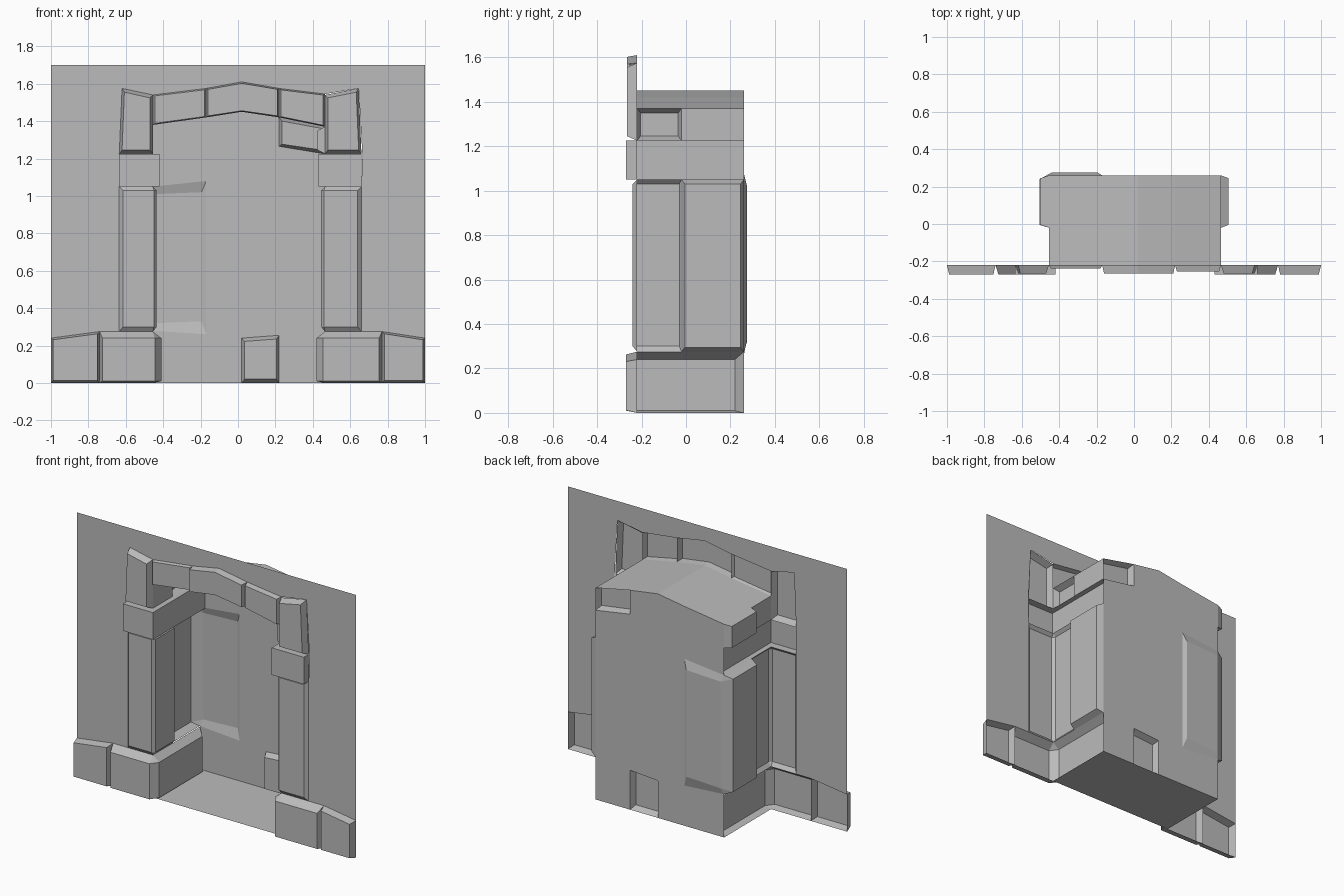
import bpy
import bmesh
from mathutils import Vector

cube = bpy.data.objects.get("Cube")
if cube:
    bpy.data.objects.remove(cube, do_unlink=True)

stone_grey = bpy.data.materials.new("stone_grey")
stone_grey.use_nodes = True
GREY = (0.5, 0.5, 0.5, 1)
stone_grey.diffuse_color = GREY
stone_grey.node_tree.nodes["Principled BSDF"].inputs["Base Color"].default_value = GREY

FRONT, BACK = -0.22, 0.26     # wall plane and rear of the alcove
MID, HALF = 0.005, 0.46       # alcove centre and half width
VIEWER = Vector((0, -1.2, 0.7))


def finish(name, bm):
    """Clean a sheet, face it towards the room and link it."""
    bmesh.ops.remove_doubles(bm, verts=bm.verts[:], dist=0.0001)
    bmesh.ops.recalc_face_normals(bm, faces=bm.faces[:])
    facing = sum(f.calc_area() * f.normal.dot(VIEWER - f.calc_center_median()) for f in bm.faces)
    if facing < 0:
        bmesh.ops.reverse_faces(bm, faces=bm.faces[:])
    mesh = bpy.data.meshes.new(name)
    bm.to_mesh(mesh)
    bm.free()
    mesh.materials.append(stone_grey)
    bpy.context.collection.objects.link(bpy.data.objects.new(name, mesh))


def add_face(bm, points):
    bm.faces.new([bm.verts.new(p) for p in points])


def sheet(name, points):
    bm = bmesh.new()
    add_face(bm, points)
    finish(name, bm)


def stone(name, outline, place, depth, margin_u=0.015, margin_v=0.02):
    """Open-backed bevelled stone; place maps (u, v, depth) to space."""
    us, vs = zip(*outline)
    cu, cv = (min(us) + max(us)) / 2, (min(vs) + max(vs)) / 2
    ku = 1 - 2 * margin_u / (max(us) - min(us))
    kv = 1 - 2 * margin_v / (max(vs) - min(vs))
    base = [place(u, v, 0) for u, v in outline]
    top = [place(cu + (u - cu) * ku, cv + (v - cv) * kv, depth) for u, v in outline]
    bm = bmesh.new()
    add_face(bm, top)
    for i in range(len(base)):
        j = (i + 1) % len(base)
        add_face(bm, (base[i], base[j], top[j], top[i]))
    finish(name, bm)


def wrap(name, side, base, top, heights):
    """Open-backed stone that turns a corner; paths hold (distance from middle, y)."""
    rows = []
    for path, z in zip((base, top, top, base), heights):
        zs = z if isinstance(z, tuple) else (z,) * len(path)
        rows.append([(MID + side * r, y, h) for (r, y), h in zip(path, zs)])
    bm = bmesh.new()
    for low, high in zip(rows, rows[1:]):
        for i in range(len(low) - 1):
            add_face(bm, (low[i], low[i + 1], high[i + 1], high[i]))
    for end in (0, -1):
        add_face(bm, [row[end] for row in rows])
    finish(name, bm)


def on_front(u, v, d):
    return (u, FRONT - d, v)


def on_back(u, v, d):
    return (u, BACK - d, v)


def on_side(side):
    return lambda u, v, d: (MID + side * (HALF - d), u, v)


def rect(u0, u1, v0, v1):
    return [(u0, v0), (u1, v0), (u1, v1), (u0, v1)]


L, R = MID - HALF, MID + HALF
ceiling = [(L, 1.38), (-0.17, 1.42), (0.02, 1.45), (0.22, 1.42), (R, 1.37)]
arch_top = [(L, 1.54), (-0.17, 1.575), (0.02, 1.61), (0.22, 1.575), (R, 1.545)]

# Front wall around the trim
wall = [(-1, 1.7), (1, 1.7), (1, 0.24), (0.77, 0.275), (0.66, 0.275), (0.66, 1.05),
        (0.665, 1.22), (0.645, 1.575)] + arch_top[::-1]
wall += [(-0.62, 1.575), (-0.635, 1.22), (-0.635, 0.275), (-0.74, 0.275), (-1, 0.24)]
sheet("front_wall", [on_front(x, z, 0) for x, z in wall])

# Alcove back wall, notched where stones and panels sit
foot_stone = [(0.02, 0), (0.02, 0.24), (0.22, 0.255), (0.22, 0)]
corner_stone = [(R, 1.225), (0.22, 1.265), (0.22, 1.42), (R, 1.37)]
back = [(L, 0)] + foot_stone + [(R, 0)] + corner_stone[:3]
back += [ceiling[2], ceiling[1], ceiling[0], (L, 1.05), (-0.17, 1.08), (-0.17, 0.26), (L, 0.28)]
sheet("alcove_back", [on_back(x, z, 0) for x, z in back])
stone("back_foot_stone", foot_stone, on_back, 0.04)
stone("back_corner_stone", corner_stone, on_back, 0.04)

# Floor and ceiling
sheet("alcove_floor", [(L, FRONT, 0), (R, FRONT, 0), (R, BACK, 0), (L, BACK, 0)])
bm = bmesh.new()
for (x0, z0), (x1, z1) in zip(ceiling, ceiling[1:]):
    add_face(bm, ((x0, FRONT, z0), (x1, FRONT, z1), (x1, BACK, z1), (x0, BACK, z0)))
finish("alcove_ceiling", bm)

corner = [(HALF, FRONT)] * 2
for side, label, joint, outer in ((-1, "right", 0.745, 0.64), (1, "left", 0.765, 0.655)):
    # Base course turning into the alcove
    wrap(label + "_base_corner", side,
         [(joint, FRONT)] + corner + [(HALF, BACK)],
         [(joint - 0.015, -0.27), (0.45, -0.27), (0.415, FRONT), (0.415, 0.22)],
         (0, 0.01, 0.24, 0.275))
    # Column stone
    wrap(label + "_column", side,
         [(outer, FRONT)] + corner + [(HALF, -0.02)],
         [(outer - 0.02, -0.24), (0.455, -0.24), (0.44, FRONT), (0.44, -0.03)],
         (0.275, 0.3, 1.03, 1.05))
    # Square band
    wrap(label + "_band", side,
         [(outer, FRONT)] + corner + [(HALF, BACK)],
         [(outer, -0.27), (0.425, -0.27), (0.425, -0.27), (0.425, BACK)],
         (1.05, 1.05, 1.225, 1.225))
    # Outer base stone, dropping towards the wall end
    end = side * 1.0
    near = MID + side * joint
    stone(label + "_base_end", [(end, 0), (near, 0), (near, 0.275), (end, 0.24)],
          on_front, 0.05, 0.012, 0.012)
    # Tall jamb stone beside the arch
    inner, out = MID + side * HALF, MID + side * outer
    stone(label + "_jamb", [(out, 1.225), (inner, 1.225), (inner, 1.54),
                            (out - side * 0.015, 1.575)], on_front, 0.045)

# Sunken panels; one wraps round the rear corner
wrap("right_corner_panel", -1,
     [(HALF, -0.02), (HALF, BACK), (HALF, BACK), (0.175, BACK)],
     [(0.51, -0.005), (0.51, 0.24), (0.445, 0.275), (0.2, 0.275)],
     ((0.28, 0.28, 0.28, 0.26), (0.3, 0.3, 0.32, 0.33),
      (1.03, 1.03, 1.01, 1.02), (1.05, 1.05, 1.05, 1.08)))
stone("left_side_panel", rect(-0.02, BACK, 0.275, 1.05), on_side(1), -0.04)

# Upper side walls
stone("left_upper_stone", rect(FRONT, -0.02, 1.225, 1.37), on_side(1), 0.04)
stone("right_upper_panel", rect(-0.02, BACK, 1.225, 1.38), on_side(-1), -0.045, 0.015, 0.008)
for name, side, y0, y1, top in (("left_upper_wall", 1, -0.02, BACK, 1.37),
                                ("right_upper_wall", -1, FRONT, -0.02, 1.38)):
    sheet(name, [on_side(side)(y, z, 0) for y, z in rect(y0, y1, 1.225, top)])

# Arch stones
for name, a, b, depth in (("right_arch_stone", 0, 1, 0.018),
                          ("key_stone", 1, 3, 0.045),
                          ("left_arch_stone", 3, 4, 0.035)):
    stone(name, ceiling[a:b + 1] + arch_top[a:b + 1][::-1], on_front, depth, 0.01, 0.008)
